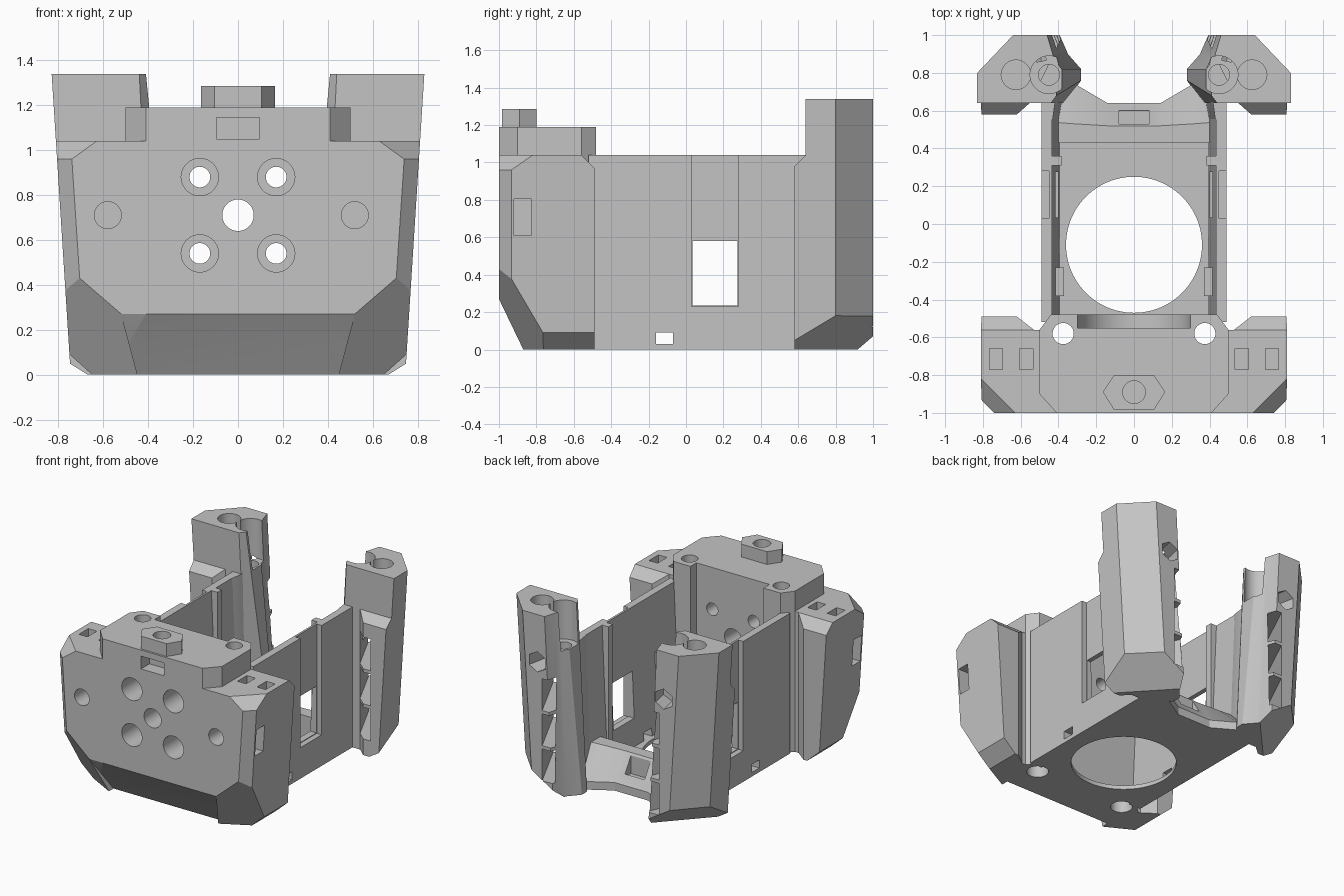
import bpy, bmesh, math
from mathutils import Vector, Matrix

default = bpy.data.objects.get("Cube")
if default:
    bpy.data.objects.remove(default, do_unlink=True)

grey = bpy.data.materials.new("plastic grey")
grey.use_nodes = True
grey.diffuse_color = (0.55, 0.55, 0.55, 1)
grey.node_tree.nodes["Principled BSDF"].inputs["Base Color"].default_value = grey.diffuse_color


def finish(name, bm):
    bmesh.ops.recalc_face_normals(bm, faces=bm.faces)
    mesh = bpy.data.meshes.new(name)
    bm.to_mesh(mesh)
    bm.free()
    mesh.materials.append(grey)
    obj = bpy.data.objects.new(name, mesh)
    bpy.context.scene.collection.objects.link(obj)
    return obj


def prism(name, base, z_low, z_high, top=None, side=1):
    """Upright prism, optionally lofted to a different top outline."""
    bm = bmesh.new()
    low = [bm.verts.new((x * side, y, z_low)) for x, y in base]
    high = [bm.verts.new((x * side, y, z_high)) for x, y in (top or base)]
    bm.faces.new(low)
    bm.faces.new(high)
    for i in range(len(low)):
        j = (i + 1) % len(low)
        bm.faces.new((low[i], low[j], high[j], high[i]))
    return finish(name, bm)


def box(name, x, y, z, side=1):
    return prism(name, [(x[0], y[0]), (x[1], y[0]), (x[1], y[1]), (x[0], y[1])], *z, side=side)


def rod(name, centre, radius, length, axis=(0, 0, 1), sides=48):
    """Cylinder centred on a point, along a direction."""
    turn = Vector(axis).to_track_quat("Z", "Y").to_matrix().to_4x4()
    bm = bmesh.new()
    bmesh.ops.create_cone(bm, cap_ends=True, segments=sides, radius1=radius, radius2=radius, depth=length,
                          matrix=Matrix.Translation(centre) @ turn)
    return finish(name, bm)


def shave(obj, a, b, c, side=1):
    """Slice off everything beyond the plane through three points."""
    a, b, c = [Vector((p[0] * side, p[1], p[2])) for p in (a, b, c)]
    normal = (b - a).cross(c - a).normalized()
    bm = bmesh.new()
    bm.from_mesh(obj.data)
    middle = sum((v.co for v in bm.verts), Vector()) / len(bm.verts)
    if normal.dot(middle - a) > 0:
        normal = -normal
    cut = bmesh.ops.bisect_plane(bm, geom=bm.verts[:] + bm.edges[:] + bm.faces[:],
                                 plane_co=a, plane_no=normal, clear_outer=True)
    edges = [e for e in cut["geom_cut"] if isinstance(e, bmesh.types.BMEdge)]
    if edges:
        bmesh.ops.edgeloop_fill(bm, edges=edges)
    bmesh.ops.recalc_face_normals(bm, faces=bm.faces)
    bm.to_mesh(obj.data)
    bm.free()


def carve(targets, cutter):
    for obj in targets:
        mod = obj.modifiers.new("cut", "BOOLEAN")
        mod.operation, mod.solver, mod.object = "DIFFERENCE", "EXACT", cutter
        bpy.context.view_layer.update()
        graph = bpy.context.evaluated_depsgraph_get()
        mesh = bpy.data.meshes.new_from_object(obj.evaluated_get(graph))
        obj.modifiers.clear()
        obj.data = mesh
    bpy.data.objects.remove(cutter, do_unlink=True)


def mirrored(right):
    return right + [(-x, y) for x, y in reversed(right)]


FRONTWARD = (0, 1, 0)
DRAFT = (0.745, 0, 0), (0.745, 1, 0), (0.83, 0, 1.34)
LIP = (0, -1, 0.27), (1, -1, 0.27), (0, -0.87, 0)
CORNER = (0.52, -1, 0.27), (0.705, -1, 0.43), (0.45, -0.87, 0)
FOOT = (0.755, 0.8, 0.18), (0.57, 1, 0.18), (0.6, 0.655, 0)

# Central front block
centre = prism("front_block", mirrored([(0.41, -1), (0.5, -0.9), (0.5, -0.56), (0.44, -0.48)]), 0, 1.19)
shave(centre, *LIP)
for side in (1, -1):
    shave(centre, *CORNER, side=side)

# Front wings
wings = []
for side, tag in ((1, "left"), (-1, "right")):
    outline = [(0.41, -1), (0.86, -1), (0.86, -0.49), (0.62, -0.49), (0.53, -0.56), (0.46, -0.56), (0.41, -0.85)]
    wing = prism("front_wing_" + tag, outline, 0, 1.04, side=side)
    for plane in (DRAFT, LIP, CORNER,
                  ((0.75, 0, 0.09), (0.75, 1, 0.09), (0.65, 0, 0)),
                  ((0.74, -1, 0.96), (0.705, -1, 0.43), (0.8, -0.94, 0.96)),
                  ((0.63, -1, 1.04), (0.74, -1, 0.96), (0.81, -0.82, 1.04)),
                  ((0.6, -0.56, 1.04), (0.8, -0.56, 1.04), (0.7, -0.49, 0.97))):
        shave(wing, *plane, side=side)
    wings.append(wing)
    # Pockets in the top and the outer side
    for x in (0.57, 0.73):
        carve([wing], box("cutter", (x - 0.035, x + 0.035), (-0.77, -0.66), (0.9, 1.2), side))
    carve([wing], box("cutter", (0.7, 0.9), (-0.92, -0.825), (0.61, 0.805), side))

front = [centre] + wings

# Deeper undercut in the middle of the lower lip
carve(front, prism("cutter", mirrored([(0.445, -1.1), (0.445, -0.81)]), -0.01, 0.27,
                   mirrored([(0.52, -1.1), (0.52, -1)])))

# Front holes, counterbores and slot
carve([centre], rod("cutter", (0, -0.8, 0.71), 0.07, 1, FRONTWARD))
for x in (-0.17, 0.17):
    for z in (0.54, 0.88):
        carve([centre], rod("cutter", (x, -0.8, z), 0.046, 1, FRONTWARD))
        carve([centre], rod("cutter", (x, -1, z), 0.083, 0.4, FRONTWARD))
for x in (-0.58, 0.52):
    carve(front, rod("cutter", (x, -1, 0.71), 0.06, 0.3, FRONTWARD))
carve([centre], box("cutter", (-0.095, 0.095), (-1.1, -0.9), (1.05, 1.145)))

# Rounded rear recess, open at the top, and vertical bolt holes
carve([centre], box("cutter", (-0.3, 0.3), (-0.55, -0.4), (0.71, 1.3)))
carve([centre], rod("cutter", (0, -0.45, 0.71), 0.3, 0.2, FRONTWARD, 64))
for x in (-0.375, 0.375):
    carve(front, rod("cutter", (x, -0.58, 0.6), 0.056, 1.6))
    carve(front, rod("cutter", (x, -0.58, 0), 0.075, 0.24))

# Hexagonal boss on top
boss = prism("hex_boss", mirrored([(0.105, -0.985), (0.165, -0.89), (0.105, -0.8)]), 1.18, 1.285)
carve([boss, centre], rod("cutter", (0, -0.89, 1.26), 0.06, 0.2))

# Floor with the large round opening
floor = box("floor", (-0.49, 0.49), (-0.5, 0.6), (0, 0.03))
carve([floor], rod("cutter", (0, -0.11, 0), 0.36, 0.2, sides=96))

# Rear bridge: low lip with a ridge sloping down to the back
lip = mirrored([(0.44, 0.43), (0.44, 0.68), (0.31, 0.74), (0.14, 0.64)])
ridge = mirrored([(0.44, 0.43), (0.44, 0.54), (0.31, 0.53), (0.14, 0.52)])
prism("rear_lip", lip, 0, 0.06)
bridge = prism("rear_bridge", lip, 0.06, 0.25, ridge)
carve([bridge], box("cutter", (-0.08, 0.08), (0.53, 0.6), (0.1, 0.4)))

for side, tag in ((1, "left"), (-1, "right")):
    # Side wall with a sliding groove and window
    wall = prism("side_wall_" + tag, [(0.39, -0.52), (0.49, -0.52), (0.49, 0.66), (0.39, 0.66)], 0, 1.04,
                 [(0.435, -0.52), (0.49, -0.52), (0.49, 0.66), (0.435, 0.66)], side)
    carve([wall], box("cutter", (0.45, 0.6), (0.03, 0.28), (0.23, 1.2), side))
    carve([wall], box("cutter", (0.3, 0.6), (0.035, 0.275), (0.235, 0.58), side))
    carve([wall], box("cutter", (0.3, 0.6), (-0.16, -0.07), (0.03, 0.09), side))
    box("wall_clip_" + tag, (0.37, 0.43), (-0.38, -0.23), (0.5, 0.62), side)
    box("wall_rib_" + tag, (0.385, 0.46), (0.31, 0.36), (0.02, 1.04), side)

    # Gusset between wall and column
    prism("rear_gusset_" + tag, [(0.46, 0.48), (0.39, 0.56), (0.37, 0.7), (0.46, 0.7)], 0.02, 1.04,
          [(0.46, 0.48), (0.43, 0.56), (0.41, 0.7), (0.46, 0.7)], side)

    # Tapered rear column
    column = prism("rear_column_" + tag,
                   [(0.37, 0.64), (0.745, 0.64), (0.745, 0.8), (0.555, 1), (0.39, 1), (0.35, 0.9), (0.28, 0.82),
                    (0.28, 0.76)], 0, 1.34,
                   [(0.44, 0.64), (0.83, 0.64), (0.83, 0.8), (0.64, 1), (0.46, 1), (0.43, 0.9), (0.41, 0.82),
                    (0.41, 0.68)], side)
    # Lower shoulder in front of the column
    shoulder = prism("column_shoulder_" + tag, [(0.53, 0.66), (0.62, 0.58), (0.86, 0.58), (0.86, 0.7), (0.53, 0.7)],
                     0, 1.04, side=side)
    shave(shoulder, (0, 0.64, 1.04), (1, 0.64, 1.04), (0, 0.58, 0.98), side)
    shave(shoulder, *DRAFT, side=side)
    for part in (column, shoulder):
        shave(part, *FOOT, side=side)

    # Screw clearance, screw holes and nut pocket
    carve([column], rod("cutter", (0.45 * side, 0.79, 1.3), 0.1, 0.5))
    carve([column], rod("cutter", (0.45 * side, 0.79, 0.95), 0.055, 0.4))
    carve([column], rod("cutter", (0.625 * side, 0.79, 1.3), 0.078, 0.4))
    carve([column], rod("cutter", (0.51 * side, 0.96, 0.99), 0.075, 0.2, (0.2 * side, 1, 0), 6))

    # Diagonal vents separated by thin ribs
    for z in (0.12, 0.38, 0.64):
        carve([column, shoulder], prism("cutter", [(0.62, 0.5), (0.72, 0.5), (0.43, 1.1), (0.33, 1.1)],
                                        z, z + 0.235, side=side))

# Smooth the round holes while keeping edges crisp
bpy.ops.object.select_all(action="DESELECT")
for obj in bpy.context.scene.objects:
    if obj.type == "MESH":
        obj.select_set(True)
        bpy.context.view_layer.objects.active = obj
bpy.ops.object.shade_smooth_by_angle(angle=math.radians(25))
